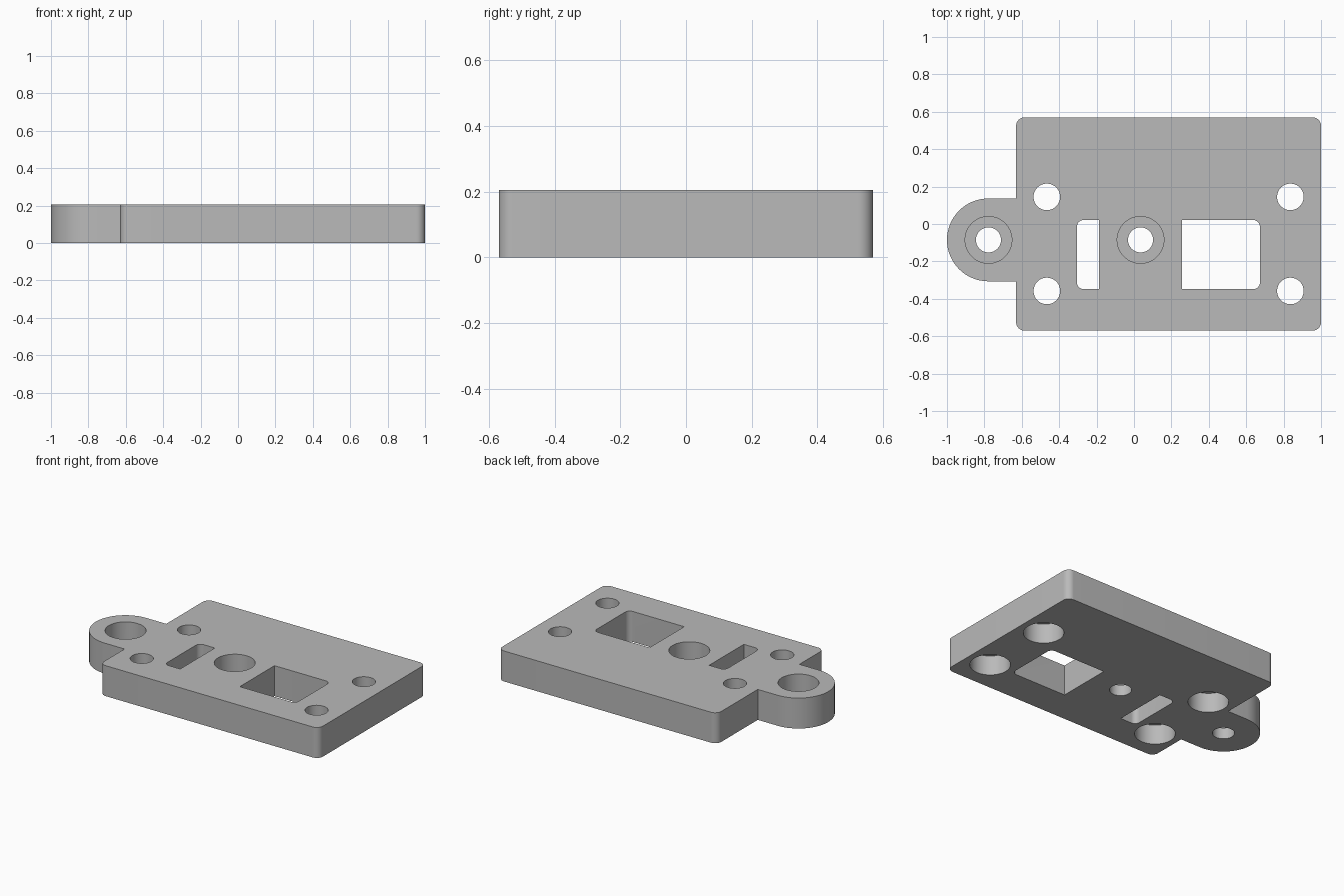
import bpy, bmesh, math
from mathutils import Vector

if "Cube" in bpy.data.objects:
    bpy.data.objects.remove(bpy.data.objects["Cube"], do_unlink=True)

HEIGHT = 0.205
BORE_DEPTH = 0.132
MARGIN = 0.05

grey = bpy.data.materials.new("plain grey")
grey.use_nodes = True
GREY = (0.49, 0.49, 0.49, 1)
grey.diffuse_color = GREY
grey.node_tree.nodes["Principled BSDF"].inputs["Base Color"].default_value = GREY


def fillet(corners, steps):
    """Round the right-angled corners (x, y, radius) of an outline."""
    outline = []
    for i, (x, y, r) in enumerate(corners):
        c = Vector((x, y))
        if r == 0:
            outline.append(c)
            continue
        a = (Vector(corners[i - 1][:2]) - c).normalized()
        b = (Vector(corners[(i + 1) % len(corners)][:2]) - c).normalized()
        centre = c + (a + b) * r
        for k in range(steps + 1):
            t = math.pi / 2 * k / steps
            outline.append(centre - b * r * math.cos(t) - a * r * math.sin(t))
    return outline


def prism(name, outline, z0, z1):
    """Extrude an outline from z0 up to z1."""
    bm = bmesh.new()
    face = bm.faces.new([bm.verts.new((p[0], p[1], z0)) for p in outline])
    ext = bmesh.ops.extrude_face_region(bm, geom=[face])
    verts = [g for g in ext["geom"] if isinstance(g, bmesh.types.BMVert)]
    bmesh.ops.translate(bm, vec=(0, 0, z1 - z0), verts=verts)
    bmesh.ops.remove_doubles(bm, verts=bm.verts, dist=1e-5)
    bmesh.ops.recalc_face_normals(bm, faces=bm.faces)
    mesh = bpy.data.meshes.new(name)
    bm.to_mesh(mesh)
    bm.free()
    mesh.materials.append(grey)
    obj = bpy.data.objects.new(name, mesh)
    bpy.context.collection.objects.link(obj)
    return obj


def circle(x, y, r, n=64):
    return [(x + r * math.cos(math.tau * k / n), y + r * math.sin(math.tau * k / n))
            for k in range(n)]


# Plate with the rounded lug on its right side
EDGE, LUG = 0.045, 0.2215
MID = -0.085
plate = prism("mounting_plate", fillet([
    (-0.63, -0.57, EDGE), (1, -0.57, EDGE), (1, 0.57, EDGE), (-0.63, 0.57, EDGE),
    (-0.63, MID + LUG, 0), (-1, MID + LUG, LUG), (-1, MID - LUG, LUG),
    (-0.63, MID - LUG, 0)], 16), 0, HEIGHT)

cutters = []


def cut(name, outline, z0=-MARGIN, z1=HEIGHT + MARGIN):
    cutters.append(prism(name, outline, z0, z1))


# Two holes counterbored from above
for x in (-0.778, 0.035):
    cut("centre_hole", circle(x, MID, 0.067))
    cut("centre_counterbore", circle(x, MID, 0.125), z0=HEIGHT - BORE_DEPTH)

# Four holes counterbored from below
for x in (-0.466, 0.836):
    for y in (0.145, -0.358):
        cut("corner_hole", circle(x, y, 0.071))
        cut("corner_counterbore", circle(x, y, 0.123), z1=BORE_DEPTH)

# Rectangular windows, each rounded on its outer end
LOW, HIGH, R = -0.348, 0.021, 0.035
cut("narrow_slot", fillet([(-0.305, LOW, R), (-0.187, LOW, 0),
                           (-0.187, HIGH, 0), (-0.305, HIGH, R)], 8))
cut("wide_window", fillet([(0.257, LOW, 0), (0.673, LOW, R),
                           (0.673, HIGH, R), (0.257, HIGH, 0)], 8))

# Cut all openings and apply
for cutter in cutters:
    mod = plate.modifiers.new(cutter.name, "BOOLEAN")
    mod.operation = "DIFFERENCE"
    mod.solver = "EXACT"
    mod.object = cutter
    cutter.hide_render = True

bpy.context.view_layer.objects.active = plate
plate.select_set(True)
for mod in list(plate.modifiers):
    bpy.ops.object.modifier_apply(modifier=mod.name)
for cutter in cutters:
    bpy.data.objects.remove(cutter, do_unlink=True)
bpy.ops.object.shade_smooth_by_angle(angle=math.radians(30))
